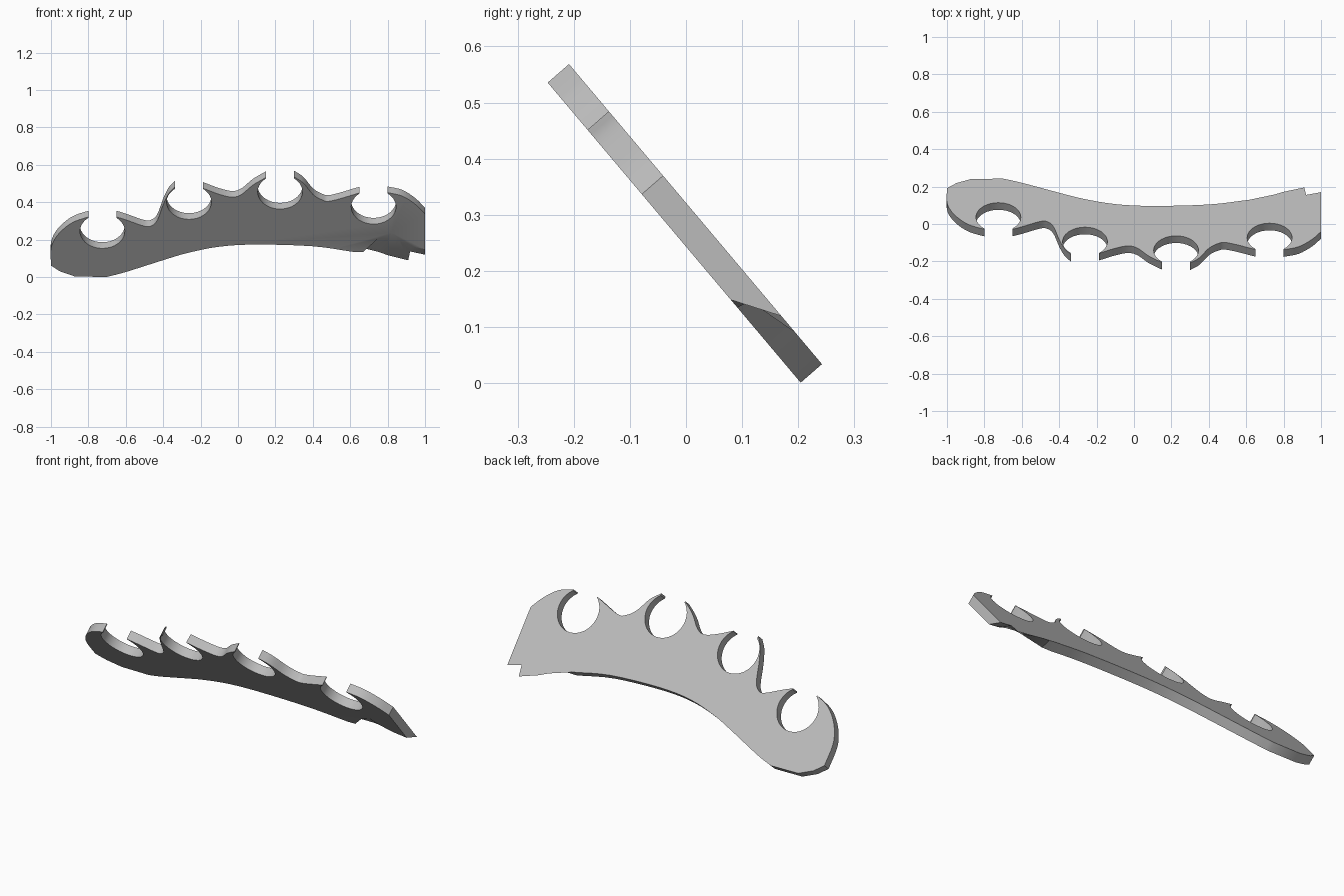
import bpy
import bmesh
from math import asin, pi, cos, sin
from mathutils import Vector

if "Cube" in bpy.data.objects:
    bpy.data.objects.remove(bpy.data.objects["Cube"])

# Plate frame: u along x, v up the slope, thickness along the normal
ORIGIN = Vector((0, 0.205, 0))
U = Vector((1, 0, 0))
V = Vector((0, -0.645, 0.765))
THICK = Vector((0, 0.038, 0.033))
RADIUS, HALF_GAP = 0.12, 0.075


def curve(points, steps=4):
    """Smooth open curve through the points."""
    p = [Vector(q) for q in points]
    p = [2 * p[0] - p[1]] + p + [2 * p[-1] - p[-2]]
    out = []
    for a, b, c, d in zip(p, p[1:], p[2:], p[3:]):
        for i in range(steps):
            t = i / steps
            out.append(0.5 * (2 * b + (c - a) * t + (2 * a - 5 * b + 4 * c - d) * t**2
                              + (3 * b - a - 3 * c + d) * t**3))
    return out + [p[-2]]


def socket(u, v, steps=28):
    """Open round socket, from its left lip under to its right lip."""
    lip = asin(HALF_GAP / RADIUS)
    start, sweep = pi / 2 + lip, 2 * pi - 2 * lip
    return [Vector((u + RADIUS * cos(start + sweep * i / steps),
                    v + RADIUS * sin(start + sweep * i / steps)))
            for i in range(steps + 1)]


# Scalloped upper edge with four sockets
sockets = [(-0.725, 0.32), (-0.262, 0.523), (0.225, 0.595), (0.725, 0.49)]
spans = [
    [(-1, 0.08), (-1, 0.2), (-0.97, 0.284), (-0.92, 0.35), (-0.87, 0.39), (-0.8, 0.42)],
    [(-0.65, 0.42), (-0.6, 0.4), (-0.5, 0.355), (-0.46, 0.36), (-0.43, 0.4),
     (-0.4, 0.506), (-0.37, 0.584), (-0.337, 0.63)],
    [(-0.187, 0.62), (-0.1, 0.578), (-0.03, 0.558), (0.02, 0.578), (0.08, 0.643), (0.15, 0.696)],
    [(0.3, 0.7), (0.35, 0.656), (0.4, 0.578), (0.45, 0.539), (0.5, 0.532), (0.65, 0.588)],
    [(0.8, 0.59), (0.88, 0.565), (0.95, 0.506), (1, 0.44)],
]
top_edge = []
for i, span in enumerate(spans):
    top_edge += curve(span)
    if i < len(sockets):
        top_edge += socket(*sockets[i])

# Broken right corner differs between the two faces of the plate
chip_back = [(1, 0.113), (0.92, 0.136), (0.91, 0.074), (0.8, 0.11), (0.75, 0.133), (0.66, 0.162)]
chip_front = [(1, 0.194), (0.93, 0.215), (0.86, 0.26), (0.82, 0.31), (0.75, 0.27), (0.67, 0.176)]

# Gently arched lower edge
low_edge = curve([(0.62, 0.175), (0.4, 0.215), (0.1, 0.227), (-0.1, 0.212), (-0.27, 0.168),
                  (-0.4, 0.118), (-0.6, 0.035), (-0.7, 0.001)])
low_edge += [Vector(q) for q in [(-0.87, 0.003), (-0.95, 0.038)]]

front = top_edge + [Vector(q) for q in chip_front] + low_edge
back = top_edge + [Vector(q) for q in chip_back] + low_edge

# Plate body
bm = bmesh.new()
rings = []
for outline, lift in ((front, 0), (back, 1)):
    rings.append([bm.verts.new(ORIGIN + U * q.x + V * q.y + THICK * lift) for q in outline])
caps = [bm.faces.new(ring) for ring in rings]
count = len(front)
for i in range(count):
    j = (i + 1) % count
    bm.faces.new((rings[0][i], rings[0][j], rings[1][j], rings[1][i]))
bmesh.ops.recalc_face_normals(bm, faces=bm.faces)
bmesh.ops.triangulate(bm, faces=caps, ngon_method='EAR_CLIP')

mesh = bpy.data.meshes.new("socket_plate")
bm.to_mesh(mesh)
bm.free()
plate = bpy.data.objects.new("socket_plate", mesh)
bpy.context.collection.objects.link(plate)

# Plain grey finish
grey = bpy.data.materials.new("plain_grey")
grey.use_nodes = True
colour = (0.5, 0.5, 0.5, 1)
grey.diffuse_color = colour
grey.node_tree.nodes["Principled BSDF"].inputs["Base Color"].default_value = colour
mesh.materials.append(grey)

bpy.ops.object.select_all(action='DESELECT')
plate.select_set(True)
bpy.context.view_layer.objects.active = plate
bpy.ops.object.shade_smooth_by_angle()
